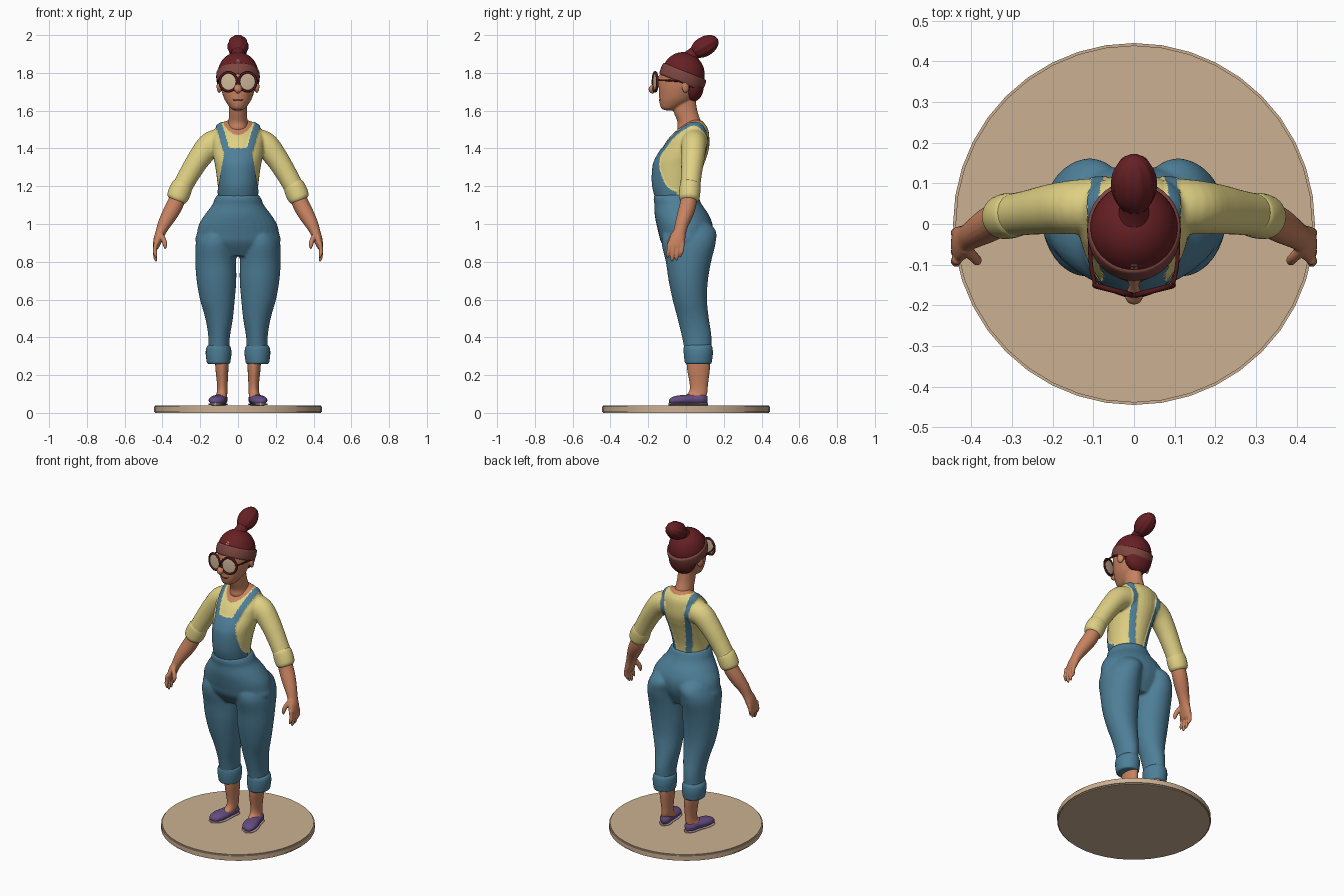
import bpy, bmesh, math
from mathutils import Vector, Matrix

if "Cube" in bpy.data.objects:
    bpy.data.objects.remove(bpy.data.objects["Cube"])

X, Y, Z = Vector((1, 0, 0)), Vector((0, 1, 0)), Vector((0, 0, 1))


def colour(name, r, g, b):
    m = bpy.data.materials.new(name)
    m.diffuse_color = [(c / 255 / 12.92 if c < 11 else ((c / 255 + .055) / 1.055) ** 2.4)
                       for c in (r, g, b)] + [1]
    m.use_nodes = True
    m.node_tree.nodes["Principled BSDF"].inputs["Base Color"].default_value = m.diffuse_color
    return m


SKIN = colour("warm skin", 200, 130, 96)
DENIM = colour("denim blue", 78, 127, 152)
SHIRT = colour("soft yellow", 224, 209, 132)
HAIR = colour("dark red hair", 102, 32, 36)
BAND = colour("dusty brown", 126, 70, 64)
SHOE = colour("muted purple", 102, 76, 128)
SOLE = colour("pale sole", 168, 150, 158)
FRAME = colour("dark frame", 78, 24, 26)
LENS = colour("pale lens", 208, 186, 154)
WOOD = colour("tan base", 204, 176, 146)


def finish(name, bm, mat, angle=1.0):
    bmesh.ops.recalc_face_normals(bm, faces=bm.faces[:])
    me = bpy.data.meshes.new(name)
    bm.to_mesh(me)
    bm.free()
    ob = bpy.data.objects.new(name, me)
    bpy.context.collection.objects.link(ob)
    me.materials.append(mat)
    bpy.ops.object.select_all(action='DESELECT')
    ob.select_set(True)
    bpy.context.view_layer.objects.active = ob
    bpy.ops.object.shade_smooth_by_angle(angle=angle)
    return ob


def spline(pts, steps):
    """Catmull-Rom through (x, y, z, ru, rv) points."""
    out, n = [], len(pts)
    for i in range(n - 1):
        a, b, c, d = pts[max(i - 1, 0)], pts[i], pts[i + 1], pts[min(i + 2, n - 1)]
        for k in range(steps):
            t = k / steps
            out.append([.5 * (2 * q + (r - p) * t + (2 * p - 5 * q + 4 * r - s) * t * t
                              + (3 * q - p - 3 * r + s) * t ** 3) for p, q, r, s in zip(a, b, c, d)])
    return out + [list(pts[-1])]


def tube(bm, pts, side=1, ref=Y, axis=None, seg=32, steps=5):
    path = spline(pts, steps)
    rings = []
    for i, p in enumerate(path):
        nxt, prv = path[min(i + 1, len(path) - 1)], path[max(i - 1, 0)]
        t = axis or (Vector(nxt[:3]) - Vector(prv[:3])).normalized()
        v = (ref - t * ref.dot(t)).normalized()
        u = v.cross(t)
        ring = []
        for k in range(seg):
            a = 2 * math.pi * k / seg
            co = Vector(p[:3]) + u * max(p[3], .001) * math.cos(a) + v * max(p[4], .001) * math.sin(a)
            ring.append(bm.verts.new((co.x * side, co.y, co.z)))
        rings.append(ring)
    for a, b in zip(rings, rings[1:]):
        for k in range(seg):
            bm.faces.new((a[k], a[(k + 1) % seg], b[(k + 1) % seg], b[k]))
    bm.faces.new(rings[0])
    bm.faces.new(rings[-1])


def part(name, mat, *tubes, mirror=False, **kw):
    bm = bmesh.new()
    for pts in tubes:
        for s in ((1, -1) if mirror else (1,)):
            tube(bm, pts, s, **kw)
    return finish(name, bm, mat)


def ring(z, front, back, rx, cx=0):
    return (cx, (front + back) / 2, z, rx, (back - front) / 2)


def ball(bm, c, r, rot=Matrix()):
    bmesh.ops.create_uvsphere(bm, u_segments=40, v_segments=24, radius=1,
                              matrix=Matrix.Translation(c) @ rot @ Matrix.Diagonal((*r, 1)))


def fuse(ob, voxel=.007, smooth=6):
    """Melt overlapping volumes into one smooth skin."""
    m = ob.modifiers.new("fuse", 'REMESH')
    m.mode, m.voxel_size = 'VOXEL', voxel
    m = ob.modifiers.new("relax", 'SMOOTH')
    m.factor, m.iterations = .5, smooth
    bpy.context.view_layer.objects.active = ob
    for n in ("fuse", "relax"):
        bpy.ops.object.modifier_apply(modifier=n)
    for p in ob.data.polygons:
        p.use_smooth = True


# Round base
bm = bmesh.new()
bmesh.ops.create_cone(bm, cap_ends=True, segments=40, radius1=.445, radius2=.445, depth=.04,
                      matrix=Matrix.Translation((0, 0, .02)))
bmesh.ops.bevel(bm, geom=[e for e in bm.edges if abs(e.verts[0].co.z - e.verts[1].co.z) < .01],
                offset=.006, segments=2, affect='EDGES')
finish("base", bm, WOOD, .5)

# Overalls: hips and trouser legs
hips = [ring(.83, -.08, .09, .15), ring(.9, -.13, .125, .222), ring(.95, -.145, .14, .218),
        ring(1, -.157, .14, .206), ring(1.05, -.166, .12, .175), ring(1.1, -.167, .086, .137),
        ring(1.13, -.172, .072, .125), ring(1.155, -.168, .064, .11)]
leg = [(.103, .065, .29, .055, .065), (.1, .057, .4, .057, .078), (.1, .038, .5, .073, .083),
       (.109, .02, .6, .092, .091), (.114, .012, .7, .105, .104), (.118, .013, .8, .108, .12),
       (.118, .014, .9, .105, .143), (.1, .02, .97, .095, .135), (.09, .01, 1.03, .07, .08)]
bm = bmesh.new()
tube(bm, hips, axis=Z)
for s in (1, -1):
    tube(bm, leg, s, axis=Z)
fuse(finish("overalls", bm, DENIM))
part("trouser_cuffs", DENIM,
     [(.103, .065, .258, .045, .055), (.103, .065, .263, .06, .069), (.103, .065, .285, .065, .074),
      (.103, .065, .315, .068, .077), (.103, .064, .345, .065, .076), (.102, .063, .362, .052, .07)],
     mirror=True, axis=Z)

# Ankles and shoes
part("ankles", SKIN,
     [(.086, .065, .28, .036, .062), (.085, .066, .23, .034, .06), (.083, .068, .15, .028, .048),
      (.084, .064, .11, .028, .049), (.09, .045, .085, .031, .06), (.093, .035, .07, .03, .06)],
     mirror=True, axis=Z)
part("shoes", SHOE,
     [(.12, -.09, .06, .008, .008), (.118, -.08, .062, .028, .018), (.113, -.055, .066, .042, .024),
      (.107, -.015, .068, .045, .027), (.096, .04, .07, .037, .028), (.088, .09, .072, .033, .03),
      (.086, .113, .07, .012, .018)], mirror=True, ref=Z, axis=-Y)
part("soles", SOLE,
     [(.12, -.093, .046, .01, .006), (.118, -.08, .046, .032, .007), (.113, -.055, .046, .045, .007),
      (.107, -.015, .046, .047, .007), (.096, .04, .046, .038, .007), (.088, .09, .046, .035, .007),
      (.086, .116, .046, .014, .006)], mirror=True, ref=Z, axis=-Y)

# Shirt: torso and sleeves, with bib, straps and neckline coloured by position
torso = [ring(1.11, -.15, .05, .1), ring(1.2, -.176, .06, .107), ring(1.3, -.175, .09, .12),
         ring(1.35, -.158, .108, .13), ring(1.4, -.127, .122, .138), ring(1.45, -.095, .124, .14),
         ring(1.5, -.045, .118, .125), ring(1.53, -.01, .1, .1), ring(1.55, .02, .08, .05)]
sleeve = [(.06, .045, 1.44, .07, .07), (.14, .042, 1.42, .07, .067), (.2, .037, 1.355, .061, .062),
          (.26, .028, 1.26, .055, .055), (.312, .02, 1.165, .052, .052)]
bm = bmesh.new()
tube(bm, torso, axis=Z)
for s in (1, -1):
    tube(bm, sleeve, s)
shirt = finish("shirt_with_bib", bm, SHIRT)
fuse(shirt, .006, 5)
me = shirt.data
me.materials.append(DENIM)
me.materials.append(SKIN)
raised = set()
for p in me.polygons:
    x, y, z = abs(p.center.x), p.center.y, p.center.z
    bib = y < -.05 and z < 1.4 and x < .1 - .17 * (z - 1.2)
    if y < .02:
        strap = z > 1.37 and abs(x - .06 - .3 * (z - 1.39)) < .017
    else:
        strap = abs(x - .045 - .14 * (z - 1.15)) < .015 and x < .12
    if bib or strap:
        p.material_index = 1
        raised.update(p.vertices)
    elif x < .09 and z > 1.472 + .34 * (y + .075) + 5 * x * x:
        p.material_index = 2
moves = [(i, me.vertices[i].normal * .004) for i in raised]
for i, d in moves:
    me.vertices[i].co += d
part("sleeve_cuffs", SHIRT,
     [(.29, .023, 1.212, .046, .046), (.294, .022, 1.204, .055, .054), (.308, .02, 1.172, .059, .056),
      (.322, .017, 1.138, .056, .054), (.328, .016, 1.124, .045, .045)], mirror=True)

# Forearms and hands
forearm = [(.305, .02, 1.17, .042, .042), (.335, .01, 1.1, .044, .044), (.362, -.005, 1.05, .042, .042),
           (.39, -.022, 1, .035, .036), (.41, -.034, .955, .027, .034), (.423, -.045, .92, .024, .042),
           (.433, -.053, .885, .018, .043), (.436, -.055, .87, .012, .036)]
fingers = [[(.434, y, .9, .012, .012), (.44, y - .003, .86, .011, .011),
            (.437, y - .008, tip + .02, .01, .01), (.432, y - .01, tip, .004, .004)]
           for y, tip in ((-.088, .82), (-.065, .8), (-.041, .805), (-.019, .825))]
thumb = [(.415, -.06, .95, .015, .015), (.395, -.08, .92, .013, .013),
         (.386, -.09, .89, .012, .012), (.386, -.094, .868, .004, .004)]
bm = bmesh.new()
for s in (1, -1):
    for pts in [forearm, thumb] + fingers:
        tube(bm, pts, s, seg=20)
fuse(finish("forearms_and_hands", bm, SKIN), .004, 3)

# Neck, head, nose and ears
neck = [ring(1.45, -.01, .09, .06), ring(1.5, -.045, .09, .058), ring(1.54, -.045, .08, .051),
        ring(1.6, -.068, .06, .047), ring(1.67, -.08, .05, .047)]
head = [ring(1.602, -.11, -.07, .018), ring(1.612, -.13, -.04, .038), ring(1.64, -.14, .015, .06),
        ring(1.67, -.142, .045, .076), ring(1.72, -.143, .07, .091), ring(1.77, -.138, .078, .098),
        ring(1.82, -.127, .078, .098), ring(1.87, -.1, .055, .075), ring(1.89, -.06, .02, .04)]
bm = bmesh.new()
tube(bm, neck, axis=Z)
tube(bm, head, axis=Z)
tube(bm, [(0, -.13, 1.785, .012, .012), (0, -.15, 1.755, .013, .013), (0, -.17, 1.728, .018, .016),
          (0, -.178, 1.712, .022, .021), (0, -.166, 1.697, .012, .012)], seg=20)
for s in (1, -1):
    ball(bm, (s * .1, -.002, 1.728), (.012, .021, .035), Matrix.Rotation(s * .35, 4, 'Z'))
fuse(finish("head_and_neck", bm, SKIN), .005, 3)
part("mouth", BAND, [(-.032, -.13, 1.664, .002, .002), (-.016, -.139, 1.656, .003, .004),
                     (0, -.1415, 1.654, .003, .004), (.016, -.139, 1.656, .003, .004),
                     (.032, -.13, 1.664, .002, .002)], ref=Z, seg=10)

# Hair cap (open over the face), nape and head band
bm = bmesh.new()
ball(bm, (0, -.015, 1.79), (.109, .114, .12))
bmesh.ops.delete(bm, context='FACES', geom=[
    f for f in bm.faces if f.calc_center_median().y < .015
    and f.calc_center_median().z < 1.815 - .41 * (f.calc_center_median().y + .13)])
ball(bm, (0, .036, 1.73), (.087, .058, .083))
finish("hair", bm, HAIR)
n = Vector((0, .38, .925)).normalized()
part("head_band", BAND, [(*(Vector((0, -.017, 1.778)) + n * d), .115 * k, .125 * k)
                         for d, k in ((-.032, .8), (-.03, .95), (-.015, .995), (.012, 1), (.03, .965), (.034, .8))],
     axis=n, seg=48)

# Ridged bun, leaning back
bm = bmesh.new()
ball(bm, (0, 0, 0), (1, 1, 1))
for v in bm.verts:
    k = 1 + .035 * math.cos(10 * math.atan2(v.co.y, v.co.x))
    v.co = Vector((v.co.x * .055 * k, v.co.y * .053 * k, v.co.z * .08))
bm.transform(Matrix.Translation((0, .098, 1.94)) @ Matrix.Rotation(math.radians(-60), 4, 'X'))
tube(bm, [(0, .01, 1.87, .045, .045), (0, .04, 1.9, .035, .035), (0, .07, 1.925, .035, .035)])
finish("hair_bun", bm, HAIR)

# Round glasses
bm, lens = bmesh.new(), bmesh.new()
for s in (1, -1):
    place = Matrix.Translation((s * .051, -.163, 1.753)) @ Matrix.Rotation(s * .25, 4, 'Z')
    loop = [place @ Vector((.047 * math.cos(a), 0, .05 * math.sin(a)))
            for a in [2 * math.pi * k / 32 for k in range(32)]]
    rim = [[bm.verts.new(p + (p - place.translation).normalized() * .007 * math.cos(b)
                         + Y * .007 * math.sin(b)) for b in [math.pi * j / 4 for j in range(8)]] for p in loop]
    for i in range(32):
        a, b = rim[i], rim[(i + 1) % 32]
        for j in range(8):
            bm.faces.new((a[j], a[(j + 1) % 8], b[(j + 1) % 8], b[j]))
    ball(lens, place.translation, (.045, .004, .048), Matrix.Rotation(s * .25, 4, 'Z'))
    tube(bm, [(.095, -.152, 1.762, .005, .005), (.106, -.1, 1.76, .005, .005),
              (.108, -.03, 1.755, .005, .005), (.106, .005, 1.745, .004, .004)], s, ref=Z, seg=10)
tube(bm, [(-.012, -.172, 1.762, .005, .005), (0, -.176, 1.766, .005, .005),
          (.012, -.172, 1.762, .005, .005)], ref=Z, seg=10)
finish("glasses_frame", bm, FRAME)
finish("glasses_lenses", lens, LENS)
